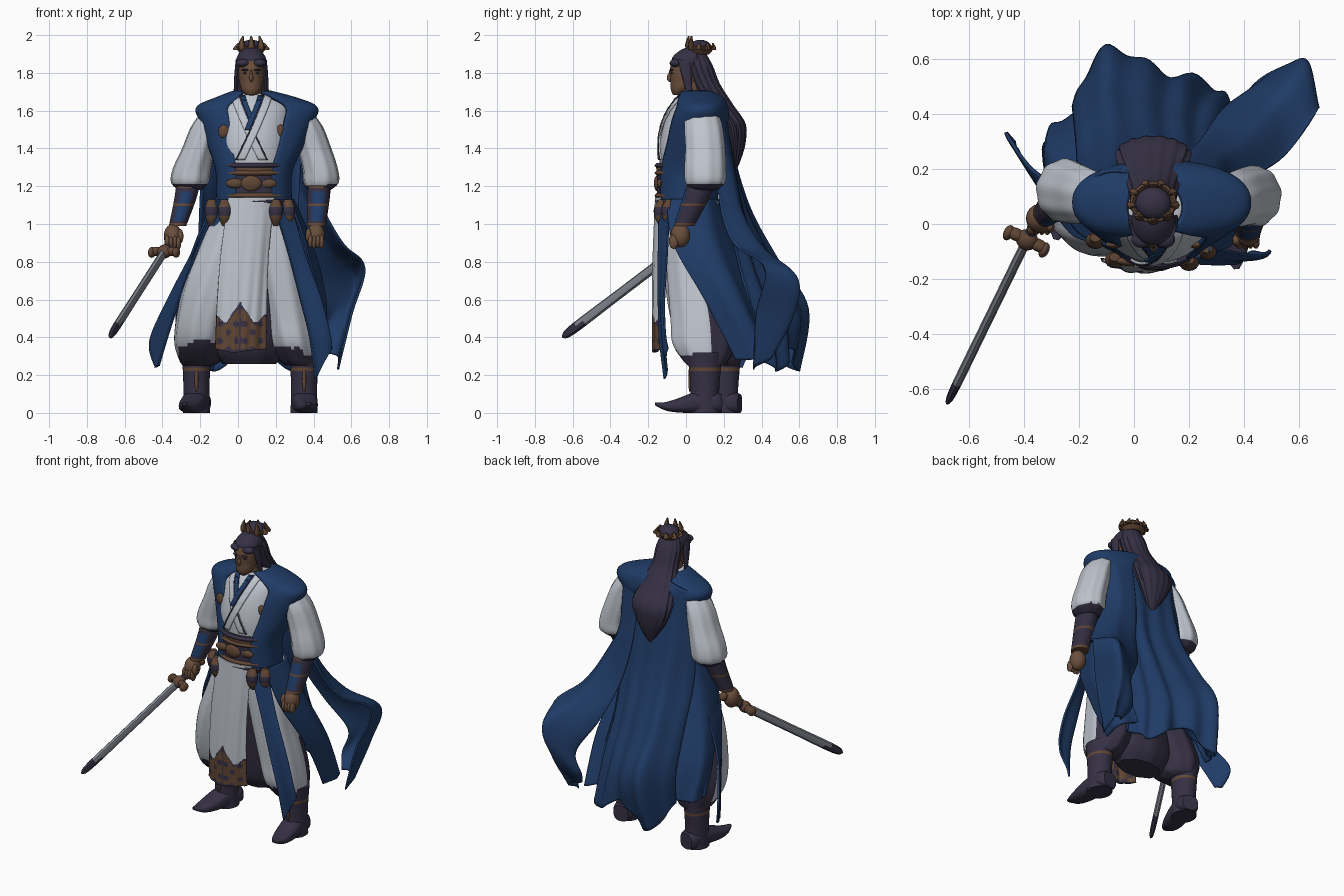
import bpy, bmesh, math
from mathutils import Vector, Matrix


def material(name, r, g, b):
    m = bpy.data.materials.new(name)
    m.diffuse_color = (r, g, b, 1)
    return m


WHITE = material("off_white", .52, .55, .61)
BLUE = material("deep_blue", .014, .044, .133)
DARK = material("dark_purple", .036, .030, .058)
BROWN = material("bronze_brown", .118, .062, .036)
SKIN = material("skin", .145, .078, .046)
STEEL = material("steel", .22, .23, .27)


def finish(name, bm, mats, rule=None, thick=0, M=None):
    bmesh.ops.recalc_face_normals(bm, faces=bm.faces)
    if M:
        bm.transform(M)
    bm.normal_update()
    for f in bm.faces:
        f.smooth = True
        if rule:
            f.material_index = rule(f.calc_center_median(), f.normal)
    me = bpy.data.meshes.new(name)
    bm.to_mesh(me)
    bm.free()
    me.set_sharp_from_angle(angle=math.radians(40))
    for m in mats:
        me.materials.append(m)
    ob = bpy.data.objects.new(name, me)
    bpy.context.collection.objects.link(ob)
    if thick:
        s = ob.modifiers.new("thickness", 'SOLIDIFY')
        s.thickness, s.offset = thick, 0
    return ob


def spline(p, t):
    s = t * (len(p) - 1)
    i = min(int(s), len(p) - 2)
    f = s - i
    a, b, c, d = [Vector(p[max(0, min(k, len(p) - 1))]) for k in range(i - 1, i + 3)]
    return b + .5 * f * (c - a + f * (2 * a - 5 * b + 4 * c - d + f * (3 * (b - c) + d - a)))


def skin_grid(name, grid, mats, closed, cap, **kw):
    bm = bmesh.new()
    vs = [[bm.verts.new(p) for p in row] for row in grid]
    n = len(vs[0])
    for r, q in zip(vs, vs[1:]):
        for i in range(n if closed else n - 1):
            j = (i + 1) % n
            bm.faces.new((r[i], r[j], q[j], q[i]))
    if cap:
        bm.faces.new(vs[0])
        bm.faces.new(vs[-1])
    return finish(name, bm, mats, **kw)


def loft(name, sec, mats, n=32, steps=6, gap=0, fold=0, k=9, power=1, **kw):
    """Elliptic rings (x, y, z, rx, ry); gap leaves an opening at the front, in degrees."""
    grid = []
    m = (len(sec) - 1) * steps
    for j in range(m + 1):
        x, y, z, rx, ry = spline(sec, j / m)
        row = []
        for i in range(n):
            if gap:
                a = math.radians(-90 + gap + (360 - 2 * gap) * i / (n - 1))
            else:
                a = math.tau * i / n
            w = 1 + fold * math.sin(k * a)
            c, s = math.cos(a), math.sin(a)
            row.append((x + max(rx, .002) * w * math.copysign(abs(c) ** power, c),
                        y + max(ry, .002) * w * math.copysign(abs(s) ** power, s), z))
        grid.append(row)
    return skin_grid(name, grid, mats, not gap, not gap, **kw)


def sheet(name, rows, mats, nu=24, nv=40, thick=.012, fold=0, k=5, hug=None, **kw):
    """Cloth through a grid of control points, with folds growing downwards."""
    grid = []
    for j in range(nv + 1):
        v = j / nv
        row = [spline([tuple(spline([r[c] for r in rows], v)) for c in range(len(rows[0]))], i / nu)
               for i in range(nu + 1)]
        for i, p in enumerate(row):
            p.y = hug(p) if hug else p.y + fold * v * math.sin(k * math.tau * i / nu)
        grid.append(row)
    return skin_grid(name, grid, mats, False, False, thick=thick, **kw)


def ball(name, loc, size, mat, M=None):
    bm = bmesh.new()
    bmesh.ops.create_uvsphere(bm, u_segments=16, v_segments=10, radius=1,
                              matrix=Matrix.Translation(loc) @ Matrix.Diagonal((*size, 1)))
    return finish(name, bm, [mat], M=M)


# Boots
for side, bx, by, yaw in (("right", -.22, .2, -14), ("left", .35, .1, 5)):
    loft(side + "_boot_shaft", [(bx, by, .0, .072, .08), (bx, by, .12, .069, .076),
                                (bx, by, .24, .073, .085), (bx, by, .32, .08, .09)], [DARK, BROWN],
         rule=lambda c, n: 1 if .225 < c.z < .238 else 0)
    T = Matrix.Translation((bx, by, 0)) @ Matrix.Rotation(math.radians(yaw), 4, 'Z') @ Matrix.Rotation(math.pi / 2, 4, 'X')
    loft(side + "_boot_foot", [(0, .05, -.088, .05, .05), (0, .055, -.05, .066, .055), (0, .055, .05, .066, .055),
                               (0, .04, .14, .06, .038), (0, .035, .21, .042, .022), (0, .048, .265, .01, .008)],
         [DARK], power=.75, M=T)
    ball(side + "_boot_trim", (bx, by - .08, .18), (.01, .008, .07), BROWN)


# Baggy trousers, dark at cuffs and lower back
def leg_rule(c, n):
    return 1 if c.z < .31 or (n.y > .25 and c.z < .62) or (n.z < -.45 and c.z < .4) else 0


loft("right_trouser", [(.0, .03, 1.12, .12, .14), (-.06, .03, .9, .14, .15), (-.125, .05, .7, .155, .165),
                       (-.18, .09, .5, .145, .175), (-.2, .13, .37, .135, .17), (-.2, .17, .28, .11, .12),
                       (-.21, .19, .25, .08, .08)], [WHITE, DARK], n=48, fold=.025, rule=leg_rule)
loft("left_trouser", [(.17, .03, 1.12, .11, .14), (.2, .03, .9, .13, .14), (.23, .05, .7, .13, .15),
                      (.265, .08, .5, .13, .165), (.29, .09, .37, .12, .165), (.315, .1, .28, .1, .12),
                      (.34, .1, .25, .08, .09)], [WHITE, DARK], n=48, fold=.025, rule=leg_rule)
loft("inner_skirt", [(.08, .03, 1.12, .17, .13), (.08, .06, .8, .2, .14), (.07, .1, .5, .22, .15),
                     (.06, .12, .34, .2, .14), (.06, .12, .26, .14, .09)], [DARK], fold=.03)


# White front panel with bronze hem ornament
def hem_rule(c, n):
    d = abs(c.x - .012)
    if c.z < .338 or (d < .005 and c.z < .57):
        return 2
    top = max(.59 - 1.6 * d, .5 + .02 * math.sin(60 * d))
    if c.z > top:
        return 0
    if c.z > top - .012:
        return 2
    return 2 if math.sin(75 * d) * math.sin(70 * c.z) > .45 else 1


sheet("front_panel", [[(-.05, -.13, 1.14), (.03, -.155, 1.14), (.12, -.155, 1.14), (.19, -.13, 1.14)],
                      [(-.09, -.135, .85), (.0, -.165, .85), (.1, -.165, .85), (.16, -.13, .85)],
                      [(-.11, -.135, .6), (-.02, -.168, .6), (.08, -.168, .6), (.15, -.13, .6)],
                      [(-.12, -.13, .34), (-.03, -.165, .32), (.06, -.165, .33), (.15, -.12, .34)]],
      [WHITE, BROWN, DARK], nu=56, nv=120, fold=.004, rule=hem_rule)

# Torso, vest and collar
robe = [(.085, .01, 1.1, .18, .14), (.085, .01, 1.25, .175, .145), (.08, .02, 1.4, .195, .162),
        (.08, .05, 1.53, .2, .168), (.08, .06, 1.63, .19, .13), (.075, .05, 1.69, .085, .07)]
loft("white_robe", robe, [WHITE])
loft("blue_vest", [(.085, .01, 1.12, .19, .15), (.085, .01, 1.28, .193, .15), (.095, .045, 1.43, .25, .15),
                   (.1, .07, 1.55, .295, .15), (.1, .08, 1.615, .31, .135), (.095, .075, 1.66, .21, .12),
                   (.075, .06, 1.695, .1, .085)], [BLUE], n=64, gap=27, thick=.022, power=.9)


def on_robe(off):
    def hug(p):
        s = min((spline(robe, i / 60) for i in range(61)), key=lambda q: abs(q[2] - p.z))
        return s[1] - s[4] * math.sqrt(max(.05, 1 - ((p.x - s[0]) / s[3]) ** 2)) - off
    return hug


for name, s, off, m, w in (("collar_under", 1, .002, WHITE, .05), ("collar_over", -1, .008, WHITE, .05),
                           ("collar_under_trim", 1, .005, DARK, .008), ("collar_over_trim", -1, .012, DARK, .008),
                           ("inner_collar", 1, .006, BLUE, .026), ("inner_collar_over", -1, .012, BLUE, .026)):
    inner = "inner" in name
    o = .026 if inner else 0
    rows = [[(.072 + s * (dx + o - w), 0, z), (.072 + s * (dx + o), 0, z)]
            for dx, z in ((-.06, 1.68), (-.04, 1.62), (.01, 1.5), (.085, 1.34))]
    sheet(name, rows[:3] if inner else rows, [m], nu=4, nv=24, thick=.009, hug=on_robe(off))
for x in (-.075, .225):
    ball("vest_medallion", (x, -.075, 1.49), (.03, .014, .036), BROWN)

# Belt with bands, plate, pouches and wrap
loft("sash", [(.085, .0, 1.1, .19, .155), (.085, 0, 1.2, .184, .155), (.085, 0, 1.31, .186, .158)], [DARK, BROWN],
     rule=lambda c, n: 1 if c.z > 1.255 else 0)
for z, r, m in ((1.31, .194, DARK), (1.27, .194, BROWN), (1.15, .194, BROWN), (1.12, .2, DARK)):
    loft("belt_band", [(.085, 0, z - .014, r - .006, .155), (.085, 0, z, r, .166), (.085, 0, z + .014, r - .006, .155)], [m])
for dx, w, h in ((0, .055, .042), (-.085, .05, .026), (.085, .05, .026)):
    ball("belt_plate", (.07 + dx, -.152 + abs(dx) * .2, 1.215), (w, .018, h), BROWN)
for x, y in ((-.14, -.05), (-.07, -.12), (.2, -.13), (.265, -.09)):
    loft("belt_pouch", [(x, y, 1.13, .02, .015), (x, y - .01, 1.08, .036, .03), (x, y - .01, 1.03, .03, .024),
                        (x, y, .99, .012, .01)], [BROWN, DARK], n=16, rule=lambda c, n: 1 if 1.05 < c.z < 1.09 else 0)
loft("hip_wrap", [(.075, .01, 1.14, .19, .15), (.075, .02, 1.05, .225, .155), (.07, .03, .97, .25, .16)],
     [BLUE], gap=36, thick=.012)


# Sleeves, bracers and hands
def sleeve_rule(c, n):
    return 1 if c.z < 1.2 or n.z < -.55 else 0


loft("right_sleeve", [(-.1, .09, 1.62, .07, .08), (-.165, .1, 1.52, .08, .1), (-.21, .11, 1.4, .085, .11),
                      (-.245, .12, 1.29, .1, .115), (-.255, .12, 1.22, .098, .11), (-.255, .12, 1.18, .06, .07)],
     [WHITE, DARK], n=48, fold=.025, rule=sleeve_rule)
loft("left_sleeve", [(.3, .08, 1.62, .07, .08), (.365, .09, 1.52, .08, .1), (.405, .1, 1.4, .088, .105),
                     (.435, .1, 1.29, .093, .11), (.44, .1, 1.22, .092, .105), (.43, .09, 1.18, .06, .07)],
     [WHITE, DARK], n=48, fold=.025, rule=sleeve_rule)


def bracer_rule(c, n):
    if c.z < 1.005 or c.z > 1.19 or 1.09 < c.z < 1.105:
        return 1
    return 2 if n.y < -.5 and abs(n.x) < .55 and 1.02 < c.z < 1.17 else 0


bracer = [DARK, BROWN, BLUE]
loft("right_bracer", [(-.265, .1, 1.21, .062, .07), (-.28, .08, 1.13, .058, .065), (-.32, .04, .99, .046, .05)],
     bracer, steps=12, rule=bracer_rule)
loft("left_bracer", [(.43, .08, 1.21, .062, .075), (.425, .05, 1.13, .06, .07), (.415, -.01, .99, .05, .055)],
     bracer, steps=12, rule=bracer_rule)
for side, x, y, z in (("right", -.345, .02, .935), ("left", .413, -.03, .94)):
    ball(side + "_hand", (x, y, z), (.048, .052, .065), SKIN)
    for i in range(4):
        ball(side + "_finger", (x - .03 + .02 * i, y - .035, z - .03 - .004 * (i % 2)), (.014, .025, .038), SKIN)
    ball(side + "_thumb", (x + (.04 if x < 0 else -.04), y - .03, z), (.016, .022, .038), SKIN)

# Sword
guard, tip = Vector((-.385, -.05, .86)), Vector((-.68, -.655, .4))
L = (tip - guard).length
S = Matrix.Translation(guard) @ (tip - guard).to_track_quat('Z', 'Y').to_matrix().to_4x4()
blade = [(0, 0, 0, .017, .026), (0, 0, L * .5, .017, .026), (0, 0, L * .92, .016, .026), (0, 0, L, .003, .003)]
loft("sword_blade", blade, [STEEL, DARK], n=8, M=S, rule=lambda c, n: 1 if c.z < .48 else 0)
loft("sword_grip", [(0, 0, -.16, .018, .018), (0, 0, -.08, .02, .02), (0, 0, 0, .02, .02)], [DARK], n=16, M=S)
ball("sword_pommel", (0, 0, -.17), (.028, .028, .022), BROWN, S)
ball("sword_collar", (0, 0, .01), (.04, .036, .04), BROWN, S)
for s in (-1, 1):
    ball("sword_guard", (s * .045, 0, .01), (.042, .026, .022), BROWN, S)
    ball("sword_guard_end", (s * .072, 0, .018), (.018, .028, .03), BROWN, S)

# Head and face
loft("neck", [(.073, .03, 1.6, .06, .055), (.072, .02, 1.76, .05, .052)], [SKIN])
loft("head", [(.07, -.043, 1.682, .025, .025), (.07, -.03, 1.71, .05, .05), (.07, -.005, 1.76, .064, .077),
              (.07, .0, 1.82, .07, .085), (.07, .01, 1.88, .066, .078), (.07, .02, 1.92, .04, .05)], [SKIN])
ball("nose", (.07, -.082, 1.775), (.011, .02, .024), SKIN)
ball("nose_bridge", (.07, -.08, 1.795), (.007, .012, .025), SKIN)
ball("mouth", (.07, -.069, 1.733), (.02, .008, .005), DARK)
for s in (-1, 1):
    x = .07 + s * .03
    ball("eye", (x, -.074, 1.799), (.013, .007, .005), DARK)
    ball("brow", (x, -.077, 1.816), (.022, .01, .006), DARK)
    ball("ear", (.07 + s * .068, .01, 1.785), (.01, .018, .03), SKIN)
    loft("side_lock", [(.07 + s * .068, -.01, 1.87, .014, .035), (.07 + s * .077, .005, 1.78, .013, .026),
                       (.07 + s * .083, .02, 1.68, .008, .014)], [DARK], n=12)
    # Forehead strands parted in the middle
    ball("forehead_hair", (.07 + s * .042, -.055, 1.852), (.038, .032, .022), DARK)

# Hair, top knot and crown
loft("hair_cap", [(.07, .012, 1.84, .076, .084), (.07, .015, 1.88, .077, .088), (.07, .03, 1.92, .05, .06),
                  (.07, .05, 1.94, .02, .03)], [DARK])
loft("long_hair", [(.07, .05, 1.92, .05, .045), (.07, .07, 1.84, .08, .07), (.07, .11, 1.74, .085, .07),
                   (.07, .18, 1.63, .11, .07), (.07, .25, 1.53, .135, .065), (.07, .265, 1.43, .105, .05),
                   (.075, .26, 1.34, .055, .03), (.075, .25, 1.27, .012, .01)], [DARK], n=64, fold=.035, k=15)
ball("top_knot", (.07, .075, 1.935), (.065, .06, .04), DARK)
loft("crown_ring", [(.07, .07, 1.9, .05, .045), (.07, .075, 1.92, .066, .06), (.07, .08, 1.94, .08, .07)],
     [BROWN], gap=1, thick=.01)
for i in range(9):
    a = math.tau * i / 9 - math.pi / 2
    c, s = math.cos(a), math.sin(a)
    h = .055 if s < -.4 else .018
    loft("crown_point", [(.07 + .072 * c, .08 + .062 * s, 1.92, .022, .02), (.07 + .08 * c, .08 + .07 * s, 1.92 + h * .6, .017, .014),
                         (.07 + .068 * c, .08 + .066 * s, 1.94 + h, .004, .004)], [BROWN], n=8, steps=3)

# Cape, streaming corner, back skirt and hanging tails
sheet("cape", [[(-.2, .12, 1.6), (-.1, .19, 1.65), (.07, .18, 1.68), (.25, .19, 1.65), (.39, .13, 1.6)],
               [(-.19, .17, 1.38), (-.08, .24, 1.38), (.07, .24, 1.38), (.22, .23, 1.38), (.34, .18, 1.38)],
               [(-.2, .2, 1.08), (-.08, .33, 1.08), (.09, .3, 1.08), (.22, .28, 1.08), (.32, .22, 1.08)],
               [(-.21, .32, .8), (-.1, .48, .8), (.08, .42, .8), (.22, .36, .8), (.32, .28, .8)],
               [(-.22, .42, .55), (-.1, .63, .55), (.09, .55, .52), (.24, .46, .52), (.36, .36, .5)],
               [(-.22, .42, .36), (-.13, .58, .22), (.08, .55, .34), (.29, .5, .22), (.37, .38, .3)]],
      [BLUE], nu=48, fold=.018)
sheet("cape_streamer", [[(.2, .2, 1.64), (.3, .18, 1.63), (.39, .12, 1.6)],
                        [(.2, .25, 1.3), (.3, .24, 1.3), (.36, .16, 1.3)],
                        [(.25, .31, 1.0), (.38, .3, 1.05), (.46, .19, 1.06)],
                        [(.33, .42, .76), (.48, .42, .86), (.56, .26, .89)],
                        [(.45, .5, .55), (.61, .59, .7), (.67, .42, .77)],
                        [(.42, .48, .4), (.57, .56, .5), (.6, .37, .52)],
                        [(.46, .42, .32), (.53, .45, .3), (.53, .36, .23)]], [BLUE], fold=.012, k=2)
sheet("back_skirt", [[(-.1, -.08, 1.13), (-.11, .1, 1.13), (.08, .17, 1.13), (.28, .1, 1.13), (.27, -.1, 1.13)],
                     [(-.21, -.02, .9), (-.2, .17, .9), (.07, .27, .9), (.37, .15, .9), (.355, -.07, .9)],
                     [(-.31, .16, .6), (-.28, .3, .6), (.07, .4, .6), (.44, .28, .6), (.42, .1, .6)],
                     [(-.33, .27, .38), (-.26, .38, .36), (.07, .45, .42), (.43, .42, .3), (.43, .27, .28)]],
      [BLUE], nu=48, fold=.01, k=7)
sheet("right_tail", [[(-.12, -.07, 1.08), (-.13, .1, 1.08)], [(-.22, -.04, .85), (-.24, .13, .85)],
                     [(-.31, .08, .6), (-.37, .2, .6)], [(-.375, .18, .4), (-.465, .33, .38)],
                     [(-.42, .25, .25), (-.435, .3, .24)]], [BLUE], fold=.008, k=1)
sheet("left_tail", [[(.19, -.14, 1.1), (.28, -.09, 1.1)], [(.265, -.145, .85), (.35, -.1, .85)],
                    [(.33, -.145, .6), (.44, -.115, .6)], [(.38, -.14, .4), (.485, -.11, .42)],
                    [(.41, -.115, .18), (.495, -.095, .34)]], [BLUE], fold=.008, k=1)
